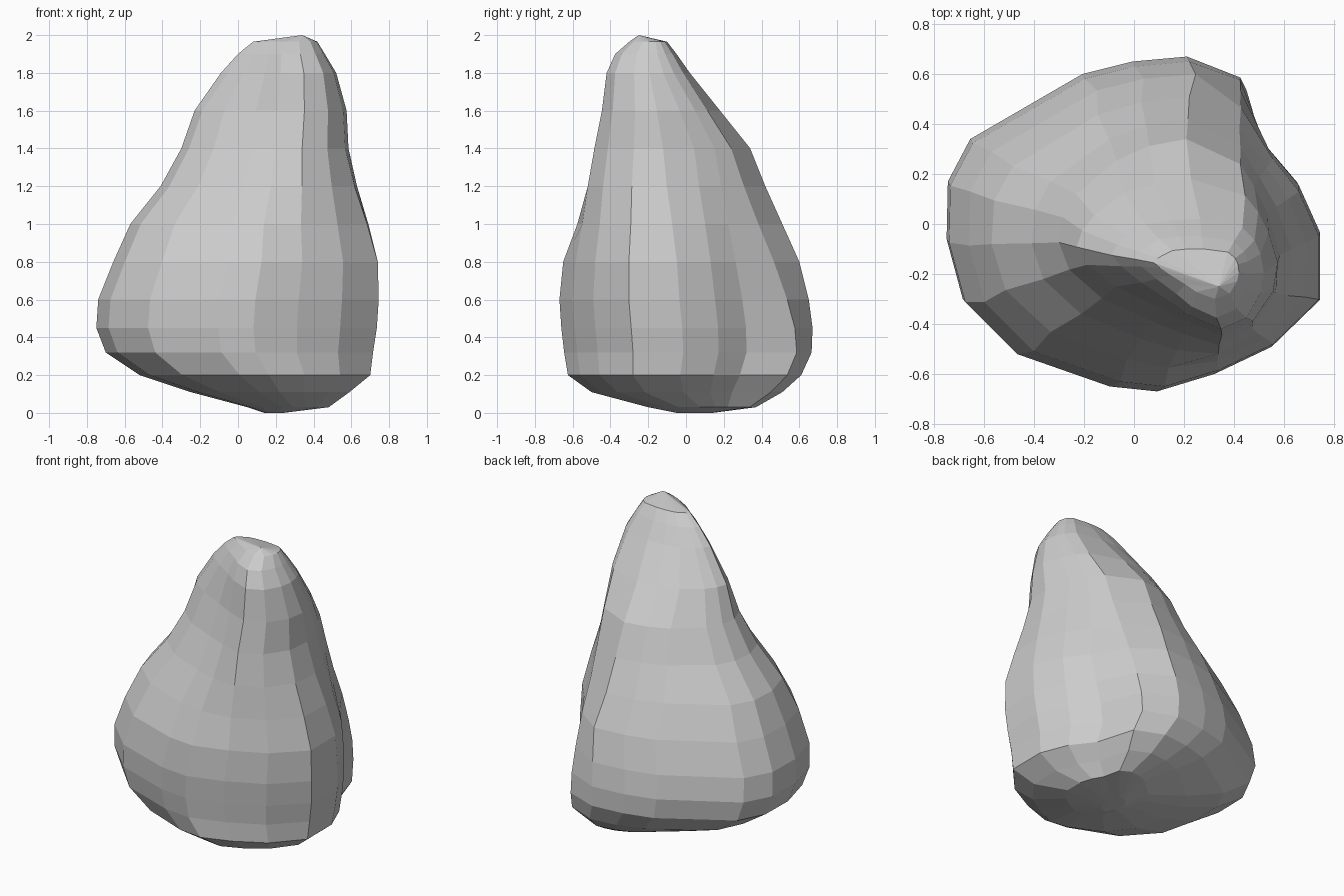
import bpy, bmesh

if "Cube" in bpy.data.objects:
    bpy.data.objects.remove(bpy.data.objects["Cube"])

# Cross-section outlines of the boulder: base, belly, shoulder, tip
LOW = [(.745, -.02), (.66, .17), (.53, .32), (.44, .59), (.22, .67), (0, .65),
       (-.2, .6), (-.65, .34), (-.74, .17), (-.745, -.06), (-.68, -.3),
       (-.47, -.51), (-.1, -.64), (.09, -.66), (.32, -.59), (.55, -.48), (.745, -.29)]
BELLY = list(LOW)
BELLY[2], BELLY[3] = (.55, .31), (.41, .52)
HIGH = [(.58, -.12), (.53, .05), (.48, .16), (.43, .24), (.2, .34), (.05, .31),
        (-.08, .25), (-.22, .12), (-.27, .03), (-.29, -.06), (-.25, -.16),
        (-.12, -.27), (.07, -.36), (.2, -.42), (.34, -.48), (.47, -.41), (.56, -.27)]
TIP = [(.46, -.2), (.455, -.15), (.44, -.11), (.4, -.07), (.27, -.05), (.18, -.05),
       (.1, -.06), (.05, -.09), (.02, -.11), (0, -.14), (.03, -.17),
       (.09, -.22), (.17, -.28), (.23, -.33), (.33, -.375), (.41, -.34), (.45, -.26)]
KEYS = [(.35, LOW), (.85, BELLY), (1.5, HIGH), (1.9, TIP)]

# Levels: z, x min, x max, y min, y max
LEVELS = [(0.0, .14, .24, -.05, .14),
          (.03, .05, .48, -.2, .37),
          (.11, -.25, .59, -.5, .51),
          (.2, -.52, .70, -.625, .61),
          (.32, -.7, .715, -.645, .665),
          (.45, -.75, .735, -.66, .67),
          (.6, -.74, .745, -.67, .65),
          (.8, -.66, .74, -.65, .6),
          (1.0, -.57, .69, -.575, .51),
          (1.2, -.41, .63, -.52, .42),
          (1.4, -.3, .585, -.485, .34),
          (1.6, -.23, .575, -.445, .18),
          (1.8, -.09, .52, -.42, .02),
          (1.9, 0, .46, -.375, -.05),
          (1.965, .08, .42, -.3, -.1)]


def unit(outline):
    """Scale an outline into the 0..1 square."""
    xs, ys = zip(*outline)
    return [((x - min(xs)) / (max(xs) - min(xs)), (y - min(ys)) / (max(ys) - min(ys)))
            for x, y in outline]


def section(z):
    """Blend the two key outlines around height z."""
    z = min(KEYS[-1][0], max(KEYS[0][0], z))
    for (z0, a), (z1, b) in zip(KEYS, KEYS[1:]):
        if z <= z1:
            t = (z - z0) / (z1 - z0)
            return unit([(p[0] * (1 - t) + q[0] * t, p[1] * (1 - t) + q[1] * t)
                         for p, q in zip(unit(a), unit(b))])


# Loft the rings
bm = bmesh.new()
rings = []
for z, x0, x1, y0, y1 in LEVELS:
    rings.append([bm.verts.new((x0 + u * (x1 - x0), y0 + v * (y1 - y0), z))
                  for u, v in section(z)])
n = len(LOW)
for a, b in zip(rings, rings[1:]):
    for i in range(n):
        j = (i + 1) % n
        bm.faces.new((a[i], a[j], b[j], b[i]))

# Underside and off-centre peak
bm.faces.new(rings[0][::-1])
peak = bm.verts.new((.34, -.25, 2.0))
for i in range(n):
    bm.faces.new((rings[-1][i], rings[-1][(i + 1) % n], peak))
bmesh.ops.recalc_face_normals(bm, faces=bm.faces)

mesh = bpy.data.meshes.new("boulder")
bm.to_mesh(mesh)
bm.free()
boulder = bpy.data.objects.new("boulder", mesh)
bpy.context.collection.objects.link(boulder)
